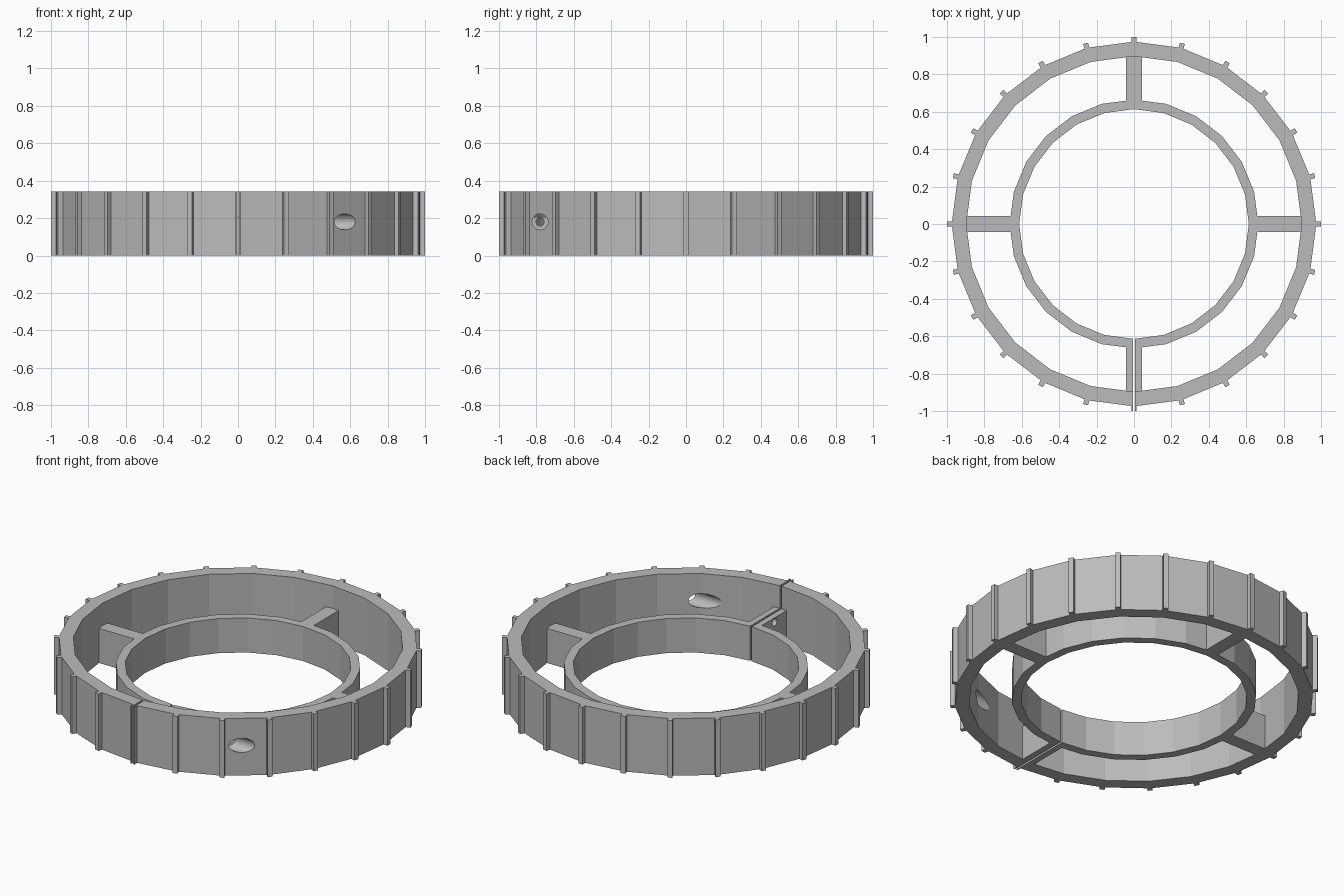
import bpy, bmesh
from math import pi, sin, cos
from mathutils import Matrix, Vector

cube = bpy.data.objects.get("Cube")
if cube:
    bpy.data.objects.remove(cube, do_unlink=True)

SIDES = 24
HEIGHT = 0.342        # outer ring and ridges
LOW = 0.207           # inner ring and spokes
SLIT = 0.012
SCREW_Y, SCREW_Z = -0.78, 0.18

grey = bpy.data.materials.new("plain_grey")
grey.use_nodes = True
grey.diffuse_color = (0.5, 0.5, 0.5, 1)
grey.node_tree.nodes["Principled BSDF"].inputs["Base Color"].default_value = (0.5, 0.5, 0.5, 1)


def finish(name, bm):
    bmesh.ops.recalc_face_normals(bm, faces=bm.faces[:])
    mesh = bpy.data.meshes.new(name)
    bm.to_mesh(mesh)
    bm.free()
    mesh.materials.append(grey)
    obj = bpy.data.objects.new(name, mesh)
    bpy.context.collection.objects.link(obj)
    return obj


def ring(name, inner, outer, height):
    """Faceted ring with a rectangular section."""
    bm = bmesh.new()
    section = [(inner, 0), (outer, 0), (outer, height), (inner, height)]
    loops = []
    for i in range(SIDES):
        a = 2 * pi * i / SIDES
        loops.append([bm.verts.new((r * cos(a), r * sin(a), z)) for r, z in section])
    for i in range(SIDES):
        p, q = loops[i], loops[(i + 1) % SIDES]
        for k in range(4):
            m = (k + 1) % 4
            bm.faces.new((p[k], q[k], q[m], p[m]))
    return finish(name, bm)


def radial_bar(name, start, end, width, height, angle):
    """Upright bar reaching outward from the axis."""
    bm = bmesh.new()
    bmesh.ops.create_cube(bm, size=1)
    bmesh.ops.scale(bm, vec=(end - start, width, height), verts=bm.verts)
    bmesh.ops.translate(bm, vec=((start + end) / 2, 0, height / 2), verts=bm.verts)
    bmesh.ops.rotate(bm, matrix=Matrix.Rotation(angle, 3, 'Z'), verts=bm.verts)
    return finish(name, bm)


def cylinder_x(name, radius, x0, x1):
    """Cylinder along x on the screw axis."""
    bm = bmesh.new()
    bmesh.ops.create_cone(bm, cap_ends=True, segments=32, radius1=radius,
                          radius2=radius, depth=x1 - x0)
    bmesh.ops.rotate(bm, matrix=Matrix.Rotation(pi / 2, 3, 'Y'), verts=bm.verts)
    bmesh.ops.translate(bm, vec=Vector(((x0 + x1) / 2, SCREW_Y, SCREW_Z)), verts=bm.verts)
    return finish(name, bm)


def cut(obj, cutter):
    mod = obj.modifiers.new("cut", 'BOOLEAN')
    mod.operation = 'DIFFERENCE'
    mod.solver = 'EXACT'
    mod.object = cutter
    bpy.context.view_layer.objects.active = obj
    bpy.ops.object.modifier_apply(modifier=mod.name)


# Rings
outer_ring = ring("outer_ring", 0.897, 0.975, HEIGHT)
inner_ring = ring("inner_ring", 0.614, 0.665, LOW)

# Spokes joining the rings
spokes = {}
for i, side in enumerate(("left", "back", "right", "front")):
    spokes[side] = radial_bar(side + "_spoke", 0.655, 0.9, 0.083, LOW, i * pi / 2)

# Grip ridges on the outer corners
ridges = [radial_bar(f"grip_ridge_{i + 1}", 0.96, 1.0, 0.027, HEIGHT, 2 * pi * i / SIDES)
          for i in range(SIDES)]

# Clamp slit through everything at the front
slit = radial_bar("slit_cutter", 0.5, 1.1, SLIT, 0.6, -pi / 2)
slit.location.z = -0.1
bpy.context.view_layer.update()
for part in (outer_ring, inner_ring, spokes["front"], ridges[SIDES * 3 // 4]):
    cut(part, slit)

# Screw passage: wide through the outer wall, narrow through the front spoke
access = cylinder_x("access_cutter", 0.0425, 0.2, 0.85)
screw = cylinder_x("screw_cutter", 0.022, -0.1, 0.1)
cut(outer_ring, access)
cut(spokes["front"], screw)

for helper in (slit, access, screw):
    bpy.data.objects.remove(helper, do_unlink=True)
